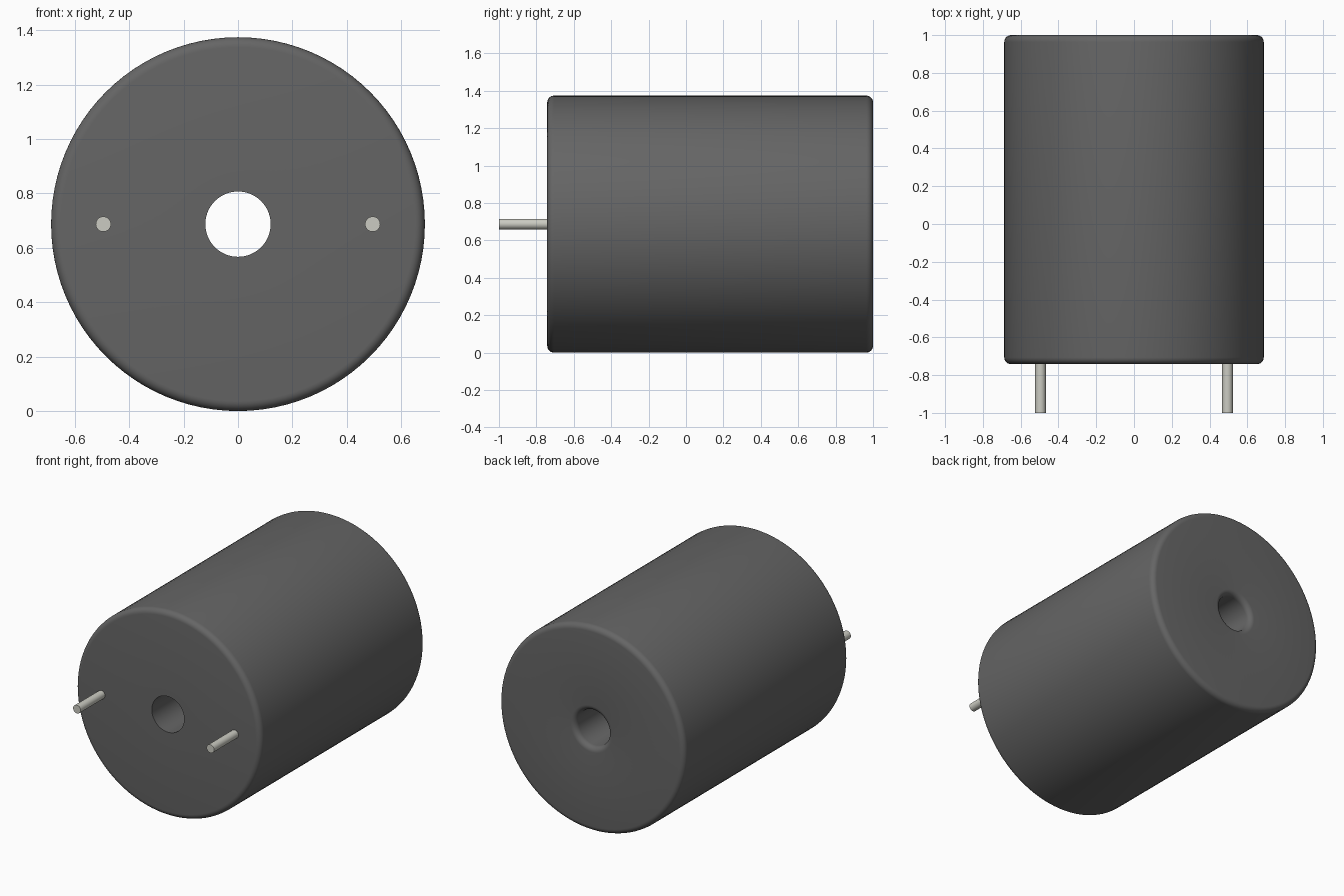
import bpy, bmesh
from math import sin, cos, pi, radians

if "Cube" in bpy.data.objects:
    bpy.data.objects.remove(bpy.data.objects["Cube"])

R, HOLE, FILLET = 0.687, 0.12, 0.036
FRONT, BACK = -0.742, 1.0
SEGMENTS = 96


def material(name, color):
    m = bpy.data.materials.new(name)
    m.diffuse_color = color
    m.use_nodes = True
    m.node_tree.nodes["Principled BSDF"].inputs["Base Color"].default_value = m.diffuse_color
    return m


def fillet(r, y, start, steps=6):
    """Quarter-circle of (radius, y) points around a centre."""
    return [(r + FILLET * cos(start + i * pi / 2 / steps),
             y + FILLET * sin(start + i * pi / 2 / steps)) for i in range(steps + 1)]


def lathe(name, profile, x, z, segments, mat):
    """Revolve a closed (radius, y) profile about the y direction."""
    bm = bmesh.new()
    rings = []
    for i in range(segments):
        a = 2 * pi * i / segments
        rings.append([bm.verts.new((x + r * cos(a), y, z + r * sin(a))) for r, y in profile])
    n = len(profile)
    for i in range(segments):
        a, b = rings[i], rings[(i + 1) % segments]
        for j in range(n):
            k = (j + 1) % n
            bm.faces.new((a[j], a[k], b[k], b[j]))
    bmesh.ops.remove_doubles(bm, verts=bm.verts, dist=1e-5)
    bmesh.ops.recalc_face_normals(bm, faces=bm.faces)
    return finish(name, bm, mat)


def finish(name, bm, mat):
    mesh = bpy.data.meshes.new(name)
    bm.to_mesh(mesh)
    bm.free()
    mesh.materials.append(mat)
    obj = bpy.data.objects.new(name, mesh)
    bpy.context.collection.objects.link(obj)
    bpy.ops.object.select_all(action='DESELECT')
    obj.select_set(True)
    bpy.context.view_layer.objects.active = obj
    bpy.ops.object.shade_smooth_by_angle(angle=radians(30))
    return obj


dark = material("dark_plastic", (0.13, 0.13, 0.13, 1))
metal = material("pin_metal", (0.6, 0.6, 0.54, 1))

# Body: rounded outer rims, through hole with a sharp front and a rounded back mouth
profile = [(HOLE, FRONT)]
profile += fillet(R - FILLET, FRONT + FILLET, -pi / 2)
profile += fillet(R - FILLET, BACK - FILLET, 0)
profile += fillet(HOLE + FILLET, BACK - FILLET, pi / 2)
lathe("body", profile, 0, R, SEGMENTS, dark)

# Pair of connection pins on the front face
for side, x in (("left", -0.495), ("right", 0.495)):
    bm = bmesh.new()
    bmesh.ops.create_cone(bm, cap_ends=True, segments=32, radius1=0.028, radius2=0.028, depth=0.27)
    for v in bm.verts:
        px, py, pz = v.co
        v.co = (x + px, -0.865 - pz, R + py)
    bmesh.ops.recalc_face_normals(bm, faces=bm.faces)
    finish("pin_" + side, bm, metal)
